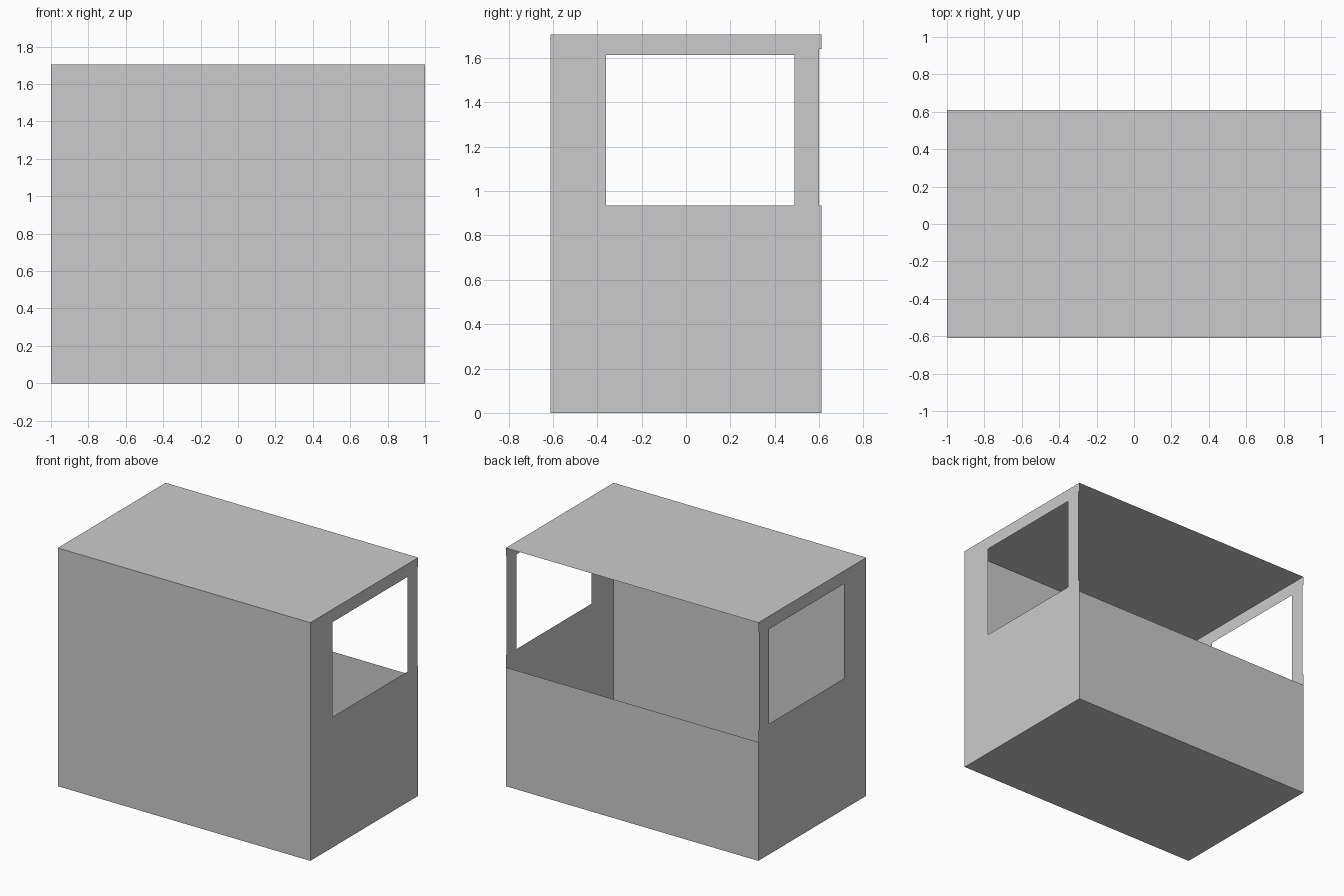
import bpy, bmesh

if "Cube" in bpy.data.objects:
    bpy.data.objects.remove(bpy.data.objects["Cube"])

W, D, H = 1.0, 0.61, 1.705      # half width, half depth, height
BACK_TOP = 0.85                 # top of the low back panel

grey = bpy.data.materials.new("light grey")
grey.diffuse_color = (0.6, 0.6, 0.6, 1)
grey.use_nodes = True
grey.node_tree.nodes["Principled BSDF"].inputs["Base Color"].default_value = grey.diffuse_color


def panel(name, polys):
    """Thin sheet object from a list of polygons."""
    bm = bmesh.new()
    for p in polys:
        bm.faces.new([bm.verts.new(c) for c in p])
    bmesh.ops.remove_doubles(bm, verts=bm.verts[:], dist=1e-5)
    me = bpy.data.meshes.new(name)
    bm.to_mesh(me)
    bm.free()
    me.materials.append(grey)
    ob = bpy.data.objects.new(name, me)
    bpy.context.collection.objects.link(ob)
    return ob


# Floor, roof, full front panel and half-height back panel
panel("floor", [[(-W, -D, 0), (-W, D, 0), (W, D, 0), (W, -D, 0)]])
panel("roof", [[(-W, -D, H), (W, -D, H), (W, D, H), (-W, D, H)]])
panel("front_panel", [[(-W, -D, 0), (W, -D, 0), (W, -D, H), (-W, -D, H)]])
panel("back_panel", [[(W, D, 0), (-W, D, 0), (-W, D, BACK_TOP), (W, D, BACK_TOP)]])

# Side walls: grid of cells, leaving out the window and the shallow rear notch
ys = [-D, -0.36, 0.49, 0.60, D]
zs = [0, 0.935, 1.613, 1.64, H]
skip = {(1, 1), (3, 1), (3, 2)}
for name, s in (("right_wall", 1), ("left_wall", -1)):
    cells = []
    for i in range(4):
        for j in range(4):
            if (i, j) in skip:
                continue
            y0, y1, z0, z1 = ys[i], ys[i + 1], zs[j], zs[j + 1]
            quad = [(s * W, y0, z0), (s * W, y1, z0), (s * W, y1, z1), (s * W, y0, z1)]
            cells.append(quad if s > 0 else quad[::-1])
    panel(name, cells)
